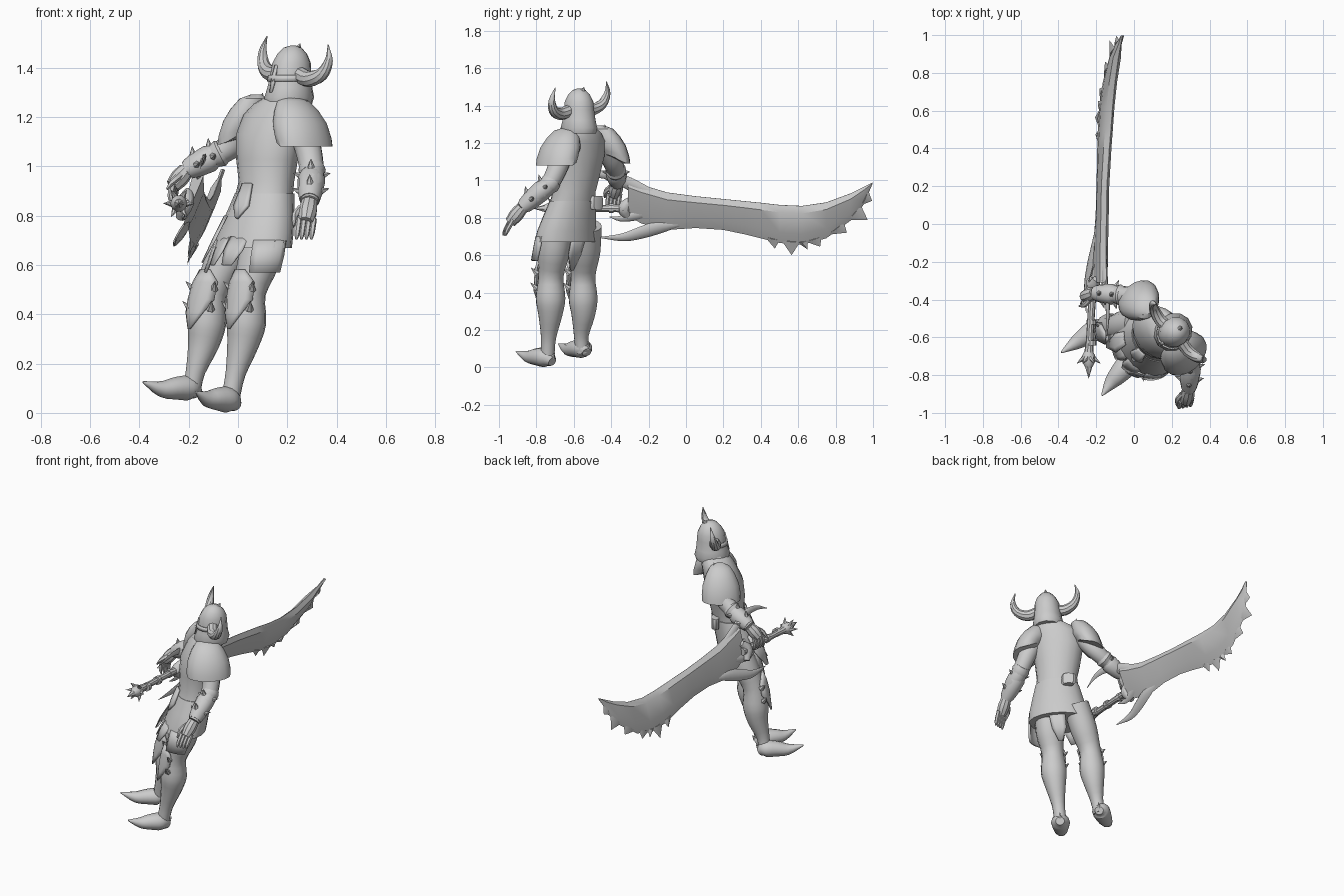
import bpy, bmesh, math
from mathutils import Vector as V

L = V((0.67, -0.74, 0))       # towards the figure's left hand
F = V((-0.74, -0.67, 0))      # direction the figure faces
Z = V((0, 0, 1))
steel = bpy.data.materials.new("steel_grey")
steel.diffuse_color = (0.6, 0.6, 0.6, 1)


def make(name, verts, faces, solid=0):
    me = bpy.data.meshes.new(name)
    me.from_pydata([tuple(v) for v in verts], [], faces)
    bm = bmesh.new()
    bm.from_mesh(me)
    bmesh.ops.recalc_face_normals(bm, faces=bm.faces)
    bm.to_mesh(me)
    bm.free()
    me.materials.append(steel)
    ob = bpy.data.objects.new(name, me)
    bpy.context.collection.objects.link(ob)
    if solid:
        m = ob.modifiers.new("thickness", 'SOLIDIFY')
        m.thickness, m.offset = solid, 0
    return ob


def loft(name, rings):
    n = len(rings[0])
    faces = [(i * n + j, i * n + (j + 1) % n, (i + 1) * n + (j + 1) % n, (i + 1) * n + j)
             for i in range(len(rings) - 1) for j in range(n)]
    faces += [tuple(range(n)), tuple(range((len(rings) - 1) * n, len(rings) * n))]
    return make(name, [p for r in rings for p in r], faces)


def ring(c, u, v, a, b, n):
    return [c + u * a * math.cos(2 * math.pi * k / n) + v * b * math.sin(2 * math.pi * k / n) for k in range(n)]


def curve(pts, steps=3):
    p = [V(q) for q in pts]
    p = [p[0] * 2 - p[1]] + p + [p[-1] * 2 - p[-2]]
    path = []
    for i in range(1, len(p) - 2):
        a, b, c, d = p[i - 1:i + 3]
        for s in range(steps):
            t = s / steps
            path.append(0.5 * (2 * b + (c - a) * t + (2 * a - 5 * b + 4 * c - d) * t * t
                               + (3 * b - a - 3 * c + d) * t ** 3))
    return path + [p[-2]]


def limb(name, pts, n=12, wide=1.0, ref=None, thin=1.0):
    """Tube through (x, y, z, radius) points, rounded along its length."""
    path = curve(pts)
    c = [q.to_3d() for q in path]
    ref = ref or (F if abs((c[-1] - c[0]).normalized().z) > 0.75 else Z)
    rings = []
    for i, q in enumerate(path):
        t = (c[min(i + 1, len(c) - 1)] - c[max(i - 1, 0)]).normalized()
        u = t.cross(ref).normalized()
        r = max(q.w, 0.002)
        rings.append(ring(c[i], u, t.cross(u), r * wide, r * thin, n))
    return loft(name, rings)


def lerp(tab, x):
    for a, b in zip(tab, tab[1:]):
        if x <= b[0]:
            break
    t = max(0, min(1, (x - a[0]) / (b[0] - a[0])))
    return [p + (q - p) * t for p, q in zip(a[1:], b[1:])]


SPINE = [(0.55, 0.03, -0.65), (0.72, 0.07, -0.64), (0.92, 0.115, -0.6), (1.1, 0.12, -0.58), (1.22, 0.155, -0.565), (1.3, 0.2, -0.57)]


def spine(z):
    return V((*lerp(SPINE, z), z))


def body(name, prof, c=spine, n=18):
    return loft(name, [ring(c(z), L, F, a, b, n) for z, a, b in prof])


def wrap(name, c, rows, turn=0.0, n=6, thick=0.012):
    """Curved plate: rows of (z, half width radius, depth radius, half angle)."""
    vs = []
    for z, a, b, h in rows:
        for k in range(n + 1):
            t = turn + h * (2 * k / n - 1)
            vs.append(c(z) + L * a * math.sin(t) + F * b * math.cos(t))
    m = n + 1
    make(name, vs, [(i * m + k, i * m + k + 1, (i + 1) * m + k + 1, (i + 1) * m + k)
                    for i in range(len(rows) - 1) for k in range(n)], thick)


def spikes(name, items, n=6):
    """Cones given as (base, tip, radius) joined in one mesh."""
    vs, fs = [], []
    for base, tip, r in items:
        base, tip = V(base), V(tip)
        u = (tip - base).orthogonal().normalized()
        s = len(vs)
        vs += ring(base, u, (tip - base).normalized().cross(u), r, r, n) + [tip]
        fs += [(s + k, s + (k + 1) % n, s + n) for k in range(n)] + [tuple(range(s, s + n))]
    make(name, vs, fs)


# torso, collar and skirt
body("breastplate", [(0.78, 0.15, 0.11), (0.86, 0.135, 0.105), (0.94, 0.125, 0.102), (1.03, 0.14, 0.113),
                     (1.13, 0.158, 0.118), (1.21, 0.155, 0.105), (1.255, 0.13, 0.092), (1.285, 0.08, 0.075)])
body("skirt", [(0.67, 0.192, 0.13), (0.73, 0.182, 0.126), (0.8, 0.163, 0.118), (0.89, 0.136, 0.108)])
body("neck", [(1.24, 0.08, 0.075), (1.33, 0.065, 0.065)])
for s, side in ((1, "left"), (-1, "right")):
    wrap(side + "_tasset", spine, [(0.7, 0.18, 0.125, 0.5), (0.64, 0.19, 0.132, 0.48), (0.57, 0.198, 0.14, 0.42)], s * 1.15)
    wrap(side + "_front_cloth", spine, [(0.72, 0.16, 0.12, 0.3), (0.66, 0.16, 0.14, 0.3), (0.6, 0.16, 0.155, 0.15)], s * 0.32 - 0.1, 4, 0.006)
wrap("belt_flap", spine, [(0.93, 0.135, 0.112, 0.2), (0.84, 0.15, 0.124, 0.28), (0.79, 0.165, 0.13, 0.03)], 0.05, 4)
wrap("ragged_cloth", spine, [(0.8, 0.16, 0.125, 0.25), (0.7, 0.18, 0.16, 0.3), (0.61, 0.19, 0.19, 0.06)], -0.75, 4, 0.006)
wrap("back_cloth", spine, [(0.7, 0.15, 0.11, 0.35), (0.6, 0.15, 0.08, 0.3), (0.52, 0.15, 0.06, 0.08)], math.pi, 4, 0.006)
pouch = spine(0.88) - F * 0.098 - L * 0.085
loft("belt_pouch", [ring(pouch + Z * z, L, F, a, 0.024, 8) for z, a in ((-0.035, 0.035), (-0.02, 0.046), (0.02, 0.046), (0.035, 0.04))])

# pauldrons: domes flared at the rim, which rises towards the chest
for side, c, s in (("left", V((0.247, -0.667, 1.165)), 1), ("right", V((0.04, -0.42, 1.175)), -1)):
    prof = [(-0.085, 0.09, 0.132, 0.035), (-0.05, 0.094, 0.134, 0.025), (0.01, 0.094, 0.124, 0.005),
            (0.06, 0.08, 0.1, -0.015), (0.1, 0.06, 0.07, -0.035), (0.118, 0.02, 0.025, -0.05)]
    f = 1 if s > 0 else 0.88
    rings = []
    for z, a, b, o in prof:
        r = ring(c + Z * z + L * s * o, L, F, a * f, b * f, 16)
        low = max(0, -z) / 0.085
        rings.append([p + Z * low * 0.05 * max(0, -(p - c).dot(L) * s / 0.06 + 0.3) for p in r])
    loft(side + "_pauldron", rings)
    e = c + Z * 0.08 - L * s * 0.05
    spikes(side + "_pauldron_ridge", [(e - F * 0.03, e - F * 0.035 + Z * 0.045, 0.022), (e + F * 0.03, e + F * 0.035 + Z * 0.035, 0.022)])


# helmet, brow, nose guard and horns
def head(z):
    return V((0.207 + (z - 1.27) * 0.07, -0.572, z))


body("helmet", [(1.25, 0.088, 0.1), (1.28, 0.096, 0.108), (1.32, 0.088, 0.096), (1.38, 0.08, 0.087), (1.42, 0.076, 0.082),
                (1.455, 0.06, 0.064), (1.482, 0.036, 0.038), (1.49, 0.012, 0.012)], head, 12)
wrap("brow_plate", head, [(1.345, 0.086, 0.095, 1.3), (1.37, 0.084, 0.092, 1.3)], 0, 10, 0.008)
wrap("nose_guard", head, [(1.41, 0.078, 0.083, 0.08), (1.35, 0.087, 0.094, 0.12), (1.3, 0.092, 0.102, 0.06)], 0, 2, 0.008)
spikes("helmet_crest", [(head(1.46) - F * 0.02, head(1.5) - F * 0.04, 0.03)])
for s, side, dz in ((1, "left", 0.0), (-1, "right", 0.035)):
    pts = []
    for l, f, z, r in ((0.055, 0.02, 1.37, 0.034), (0.115, 0.025, 1.355, 0.033), (0.175, 0.01, 1.375, 0.027),
                       (0.2, -0.005, 1.43, 0.017), (0.185, -0.015, 1.495, 0.001)):
        q = head(1.35) + L * l * s + F * f
        pts.append((q.x + 0.018, q.y, z + dz * l / 0.19, r))
    limb(side + "_horn", pts, 10, ref=F)

# legs with boots, pointed knee plates and spikes
LEGS = {
    "right": ([(0.02, -0.53, 0.76, 0.08), (-0.05, -0.54, 0.62, 0.082), (-0.11, -0.55, 0.49, 0.066), (-0.125, -0.55, 0.37, 0.078),
               (-0.14, -0.55, 0.28, 0.064), (-0.172, -0.56, 0.17, 0.04), (-0.19, -0.555, 0.08, 0.036)],
              [(-0.165, -0.53, 0.08, 0.025), (-0.195, -0.55, 0.1, 0.05), (-0.25, -0.59, 0.1, 0.046),
               (-0.31, -0.63, 0.097, 0.033), (-0.385, -0.68, 0.125, 0.004)]),
    "left": ([(0.12, -0.68, 0.76, 0.08), (0.085, -0.705, 0.62, 0.085), (0.045, -0.722, 0.49, 0.068), (0.035, -0.724, 0.37, 0.08),
              (0.02, -0.726, 0.28, 0.065), (-0.01, -0.735, 0.16, 0.041), (-0.03, -0.74, 0.06, 0.037)],
             [(-0.008, -0.715, 0.03, 0.025), (-0.04, -0.75, 0.052, 0.052), (-0.085, -0.8, 0.056, 0.046),
              (-0.125, -0.845, 0.058, 0.032), (-0.17, -0.908, 0.085, 0.004)])}
for side, (leg, boot) in LEGS.items():
    limb(side + "_leg", leg, 14)
    limb(side + "_boot", boot, 12, 1.1)
    tab = sorted((z, x, y) for x, y, z, r in leg)

    def shin(z, tab=tab):
        return V((*lerp(tab, z), z))
    wrap(side + "_knee_plate", shin, [(0.58, 0.085, 0.09, 0.35), (0.53, 0.082, 0.092, 1.0), (0.46, 0.08, 0.09, 1.1),
                                      (0.41, 0.085, 0.09, 0.65), (0.34, 0.082, 0.09, 0.04)])
    items = []
    for s in (1, -1):
        for z in (0.5, 0.42):
            b = shin(z) + L * s * 0.06 + F * 0.045
            items.append((b, b + L * s * 0.03 + F * 0.02 + Z * 0.035, 0.018))
    h = V(boot[0][:3]) + Z * 0.02
    items.append((h, h - F * 0.02 + Z * 0.03, 0.014))
    spikes(side + "_leg_spikes", items)

# arms, bracers, elbow spikes and hands
ARMS = {
    "left": [(0.25, -0.65, 1.18, 0.06), (0.285, -0.685, 1.07, 0.055), (0.3, -0.73, 0.98, 0.05), (0.3, -0.79, 0.93, 0.052),
             (0.29, -0.875, 0.855, 0.036)],
    "right": [(0.05, -0.43, 1.18, 0.06), (-0.01, -0.39, 1.1, 0.055), (-0.08, -0.375, 1.05, 0.048), (-0.13, -0.37, 1.03, 0.05),
              (-0.21, -0.365, 0.985, 0.036)]}
GRIP = {"left": (V((-0.015, -0.065, -0.08)), V((-0.01, -0.04, -0.082)), V((1, 0.2, 0))),
        "right": (V((-0.055, -0.02, -0.065)), V((0.0, -0.01, -0.085)), V((0.3, 1, 0)))}
for side, arm in ARMS.items():
    limb(side + "_arm", arm, 12)
    e, m, w = [V(q[:3]) for q in arm[2:]]
    d = (w - e).normalized()
    u = d.cross(Z).normalized()
    v = d.cross(u)
    loft(side + "_bracer", [ring(e + (w - e) * t, u, v, r, r, 12) for t, r in ((0.15, 0.048), (0.28, 0.056), (0.7, 0.05), (0.95, 0.041))])
    loft(side + "_elbow_cuff", [ring(e + (w - e) * t, u, v, r, r, 12) for t, r in ((-0.2, 0.045), (-0.05, 0.056), (0.12, 0.048))])
    spikes(side + "_arm_spikes", [(e + (w - e) * t + o * 0.04, e + (w - e) * (t - 0.1) + o * 0.078, 0.017)
                                  for t in (0.15, 0.65) for o in (u, -u, -v)])
    g, curl, across = GRIP[side]
    limb(side + "_palm", [(*w, 0.033), (*(w + g * 0.5), 0.038), (*(w + g), 0.03)], 10)
    for k in range(4):
        a = w + g * 0.85 + across * (k - 1.5) * 0.02
        b = a + curl * 0.5 + g * 0.15
        limb(f"{side}_finger_{k + 1}", [(*a, 0.013), (*b, 0.012), (*(a + curl), 0.005)], 6)
    t = w + g * 0.3 + across * -0.03
    limb(side + "_thumb", [(*t, 0.015), (*(t + across * -0.02 + g * 0.4), 0.013), (*(t + across * -0.015 + g * 0.9), 0.005)], 6)

# great sword: blade, teeth, hooks, grip and spiked pommel
TOP = [(-0.5, -0.15, 1.0), (-0.3, -0.15, 1.0), (-0.2, -0.148, 0.96), (-0.1, -0.147, 0.935), (0, -0.146, 0.92), (0.2, -0.143, 0.9),
       (0.4, -0.13, 0.88), (0.52, -0.12, 0.866), (0.62, -0.113, 0.863), (0.75, -0.1, 0.882), (0.88, -0.082, 0.93), (1.0, -0.06, 0.99)]
LOW = [(-0.31, 0.81), (-0.24, 0.77), (-0.1, 0.735), (0.05, 0.745), (0.2, 0.735), (0.32, 0.71), (0.4, 0.69), (0.5, 0.665),
       (0.62, 0.655), (0.75, 0.69), (0.88, 0.785), (0.95, 0.87), (0.998, 0.983)]
N = V((1, 0, -0.34)).normalized()


def bp(y, z, off=0.0):
    x, zt = lerp(TOP, y)
    return V((x - 0.34 * (zt - z), y, z)) + N * off


rings = []
for y, zb in LOW:
    zt = lerp(TOP, y)[1]
    k = 1 if y < 0.9 else 0.4
    h = zt - zb
    rings.append([bp(y, zt, 0.001), bp(y, zt - h * 0.16, 0.022 * k), bp(y, zt - h * 0.7, 0.014 * k), bp(y, zb),
                  bp(y, zt - h * 0.7, -0.014 * k), bp(y, zt - h * 0.16, -0.022 * k), bp(y, zt, -0.001)])
loft("sword_blade", rings)
vs, fs = [], []
for y, w, ty, tz in ((0.46, 0.04, 0.475, 0.635), (0.56, 0.05, 0.565, 0.6), (0.68, 0.045, 0.717, 0.645), (0.8, 0.045, 0.86, 0.72),
                     (0.9, 0.035, 0.972, 0.787), (0.955, 0.02, 0.995, 0.89), (0.62, 0.03, 0.65, 0.63)):
    s = len(vs)
    zb = lambda q: lerp(LOW, q)[0] + 0.015
    vs += [bp(y - w, zb(y - w)), bp(y, zb(y), 0.012), bp(y + w, zb(y + w)), bp(y, zb(y), -0.012), bp(ty, tz)]
    fs += [(s + k, s + (k + 1) % 4, s + 4) for k in range(4)] + [(s, s + 1, s + 2, s + 3)]
make("blade_teeth", vs, fs)
for name, pts in (("lower_hook", ((-0.03, 0.765, 0.012), (-0.14, 0.75, 0.035), (-0.24, 0.72, 0.034), (-0.34, 0.695, 0.022), (-0.47, 0.695, 0.001))),
                  ("upper_hook", ((-0.12, 0.92, 0.01), (-0.22, 0.94, 0.034), (-0.32, 0.99, 0.034), (-0.43, 1.03, 0.024),
                                  (-0.54, 1.025, 0.014), (-0.63, 0.99, 0.001))),
                  ("middle_barb", ((-0.2, 0.83, 0.03), (-0.28, 0.81, 0.028), (-0.35, 0.795, 0.016), (-0.41, 0.805, 0.001)))):
    limb(name, [(*bp(y, z), r) for y, z, r in pts], 8, ref=N, thin=0.4)
limb("sword_guard", [(-0.2, -0.29, 0.9, 0.018), (-0.215, -0.33, 0.85, 0.036), (-0.235, -0.3, 0.79, 0.018)], 10)
limb("sword_grip", [(-0.215, -0.28, 0.85, 0.024), (-0.225, -0.45, 0.85, 0.02), (-0.235, -0.62, 0.85, 0.02), (-0.24, -0.7, 0.85, 0.028)], 10)
for k, y in enumerate((-0.4, -0.52, -0.63)):
    limb(f"grip_band_{k + 1}", [(-0.225, y + 0.012, 0.85, 0.027), (-0.225, y - 0.012, 0.85, 0.027)], 10)
pc = V((-0.24, -0.71, 0.85))
loft("pommel", [ring(pc + V((0, y, 0)), V((1, 0, 0)), Z, r, r, 10) for y, r in ((0.04, 0.02), (0.015, 0.034), (-0.02, 0.034), (-0.05, 0.018))])
items = [(pc - V((0, 0.03, 0)), pc - V((0, 0.11, 0)), 0.025)]
for k in range(6):
    r = V((math.cos(k * math.pi / 3), 0, math.sin(k * math.pi / 3)))
    items.append((pc + r * 0.025, pc + r * 0.065 - V((0, 0.03, 0)), 0.016))
spikes("pommel_spikes", items)

# smooth shading with crisp edges
bpy.ops.object.select_all(action='SELECT')
bpy.context.view_layer.objects.active = bpy.context.selected_objects[0]
bpy.ops.object.shade_smooth_by_angle(angle=math.radians(35))
